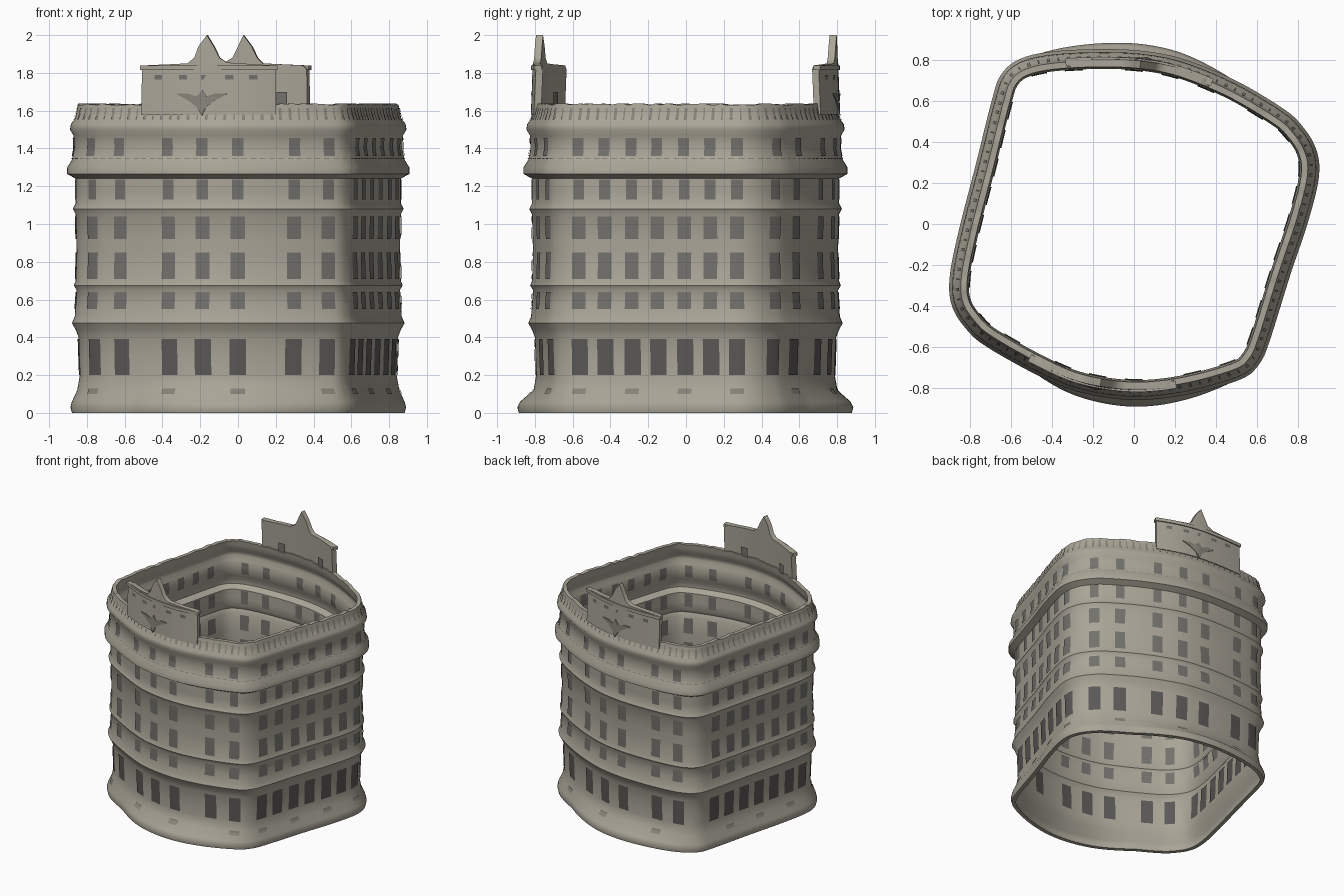
import bpy, math, random
from mathutils import Vector

if "Cube" in bpy.data.objects:
    bpy.data.objects.remove(bpy.data.objects["Cube"])

random.seed(4)

# Plan of the wall, counter-clockwise from the right side
PLAN = [(.86, .24), (.845, .36), (.78, .46), (.70, .53), (.48, .66), (.24, .76), (.05, .80),
        (-.15, .81), (-.38, .80), (-.53, .77), (-.61, .71), (-.65, .60), (-.73, .28), (-.81, -.03),
        (-.855, -.25), (-.85, -.38), (-.79, -.48), (-.70, -.56), (-.45, -.70), (-.25, -.78),
        (0, -.815), (.25, -.79), (.50, -.72), (.575, -.66), (.62, -.56), (.72, -.24), (.81, .03)]
# Wall section: height, outward offset (plinth, string courses, cornices, parapet)
PROFILE = [(0, .02), (.03, .028), (.06, .02), (.12, -.008), (.2, -.022), (.4, -.015), (.44, .0),
           (.475, .02), (.51, .005), (.58, 0), (.65, -.005), (.675, .01), (.70, 0), (.85, -.005),
           (1.05, 0), (1.08, .015), (1.11, 0), (1.24, 0), (1.265, .045), (1.30, .045),
           (1.34, .02), (1.4, .008), (1.47, .012), (1.5, .03), (1.53, .025), (1.56, .002),
           (1.635, -.012), (2.1, -.012)]
N = 720
THICK = .03


def lerp_table(table, t):
    for (a, va), (b, vb) in zip(table, table[1:]):
        if t <= b:
            return va + (vb - va) * max(0, t - a) / (b - a)
    return table[-1][1]


def smooth_loop(pts, n):
    """Catmull-Rom loop resampled to n even steps."""
    p, dense = [Vector(q) for q in pts], []
    for i in range(len(p)):
        a, b, c, d = (p[(i + k) % len(p)] for k in (-1, 0, 1, 2))
        for s in range(40):
            t = s / 40
            dense.append(.5 * (2*b + (c-a)*t + (2*a-5*b+4*c-d)*t*t + (3*b-a-3*c+d)*t**3))
    dense.append(dense[0])
    run = [0]
    for a, b in zip(dense, dense[1:]):
        run.append(run[-1] + (b - a).length)
    out, j = [], 0
    for i in range(n):
        s = run[-1] * i / n
        while run[j + 1] < s:
            j += 1
        out.append(dense[j].lerp(dense[j + 1], (s - run[j]) / (run[j + 1] - run[j])))
    return out, run[-1]


CURVE, LENGTH = smooth_loop(PLAN, N)
NORMAL = []
for i in range(N):
    t = (CURVE[(i + 4) % N] - CURVE[i - 4]).normalized()
    NORMAL.append(Vector((t.y, -t.x)))


def surf(i, z, off=0):
    """Point on the wall at plan step i and height z."""
    i = int(round(i)) % N
    c = CURVE[i]
    flare = .05 * max(0, 1 - (c.x / .55) ** 2) * max(0, min(1, (.12 - z) / .07))
    q = c + NORMAL[i] * (lerp_table(PROFILE, z) + flare + off)
    return (q.x, q.y, z)


def material(name, rgb):
    m = bpy.data.materials.new(name)
    m.diffuse_color = (*rgb, 1)
    m.use_nodes = True
    m.node_tree.nodes["Principled BSDF"].inputs["Base Color"].default_value = m.diffuse_color
    return m


STONE = material("stone", (.40, .375, .31))
SHADE = material("shaded_stone", (.24, .225, .19))
GLASS = material("window_dark", (.105, .10, .095))
GLASS2 = material("window_pale", (.17, .165, .15))


def make(name, verts, faces, mat, smooth=True):
    me = bpy.data.meshes.new(name)
    me.from_pydata(verts, [], faces)
    me.materials.append(mat)
    ob = bpy.data.objects.new(name, me)
    bpy.context.collection.objects.link(ob)
    if smooth:
        bpy.ops.object.select_all(action='DESELECT')
        ob.select_set(True)
        bpy.context.view_layer.objects.active = ob
        bpy.ops.object.shade_smooth_by_angle(angle=math.radians(45))
    return ob


def step(side, t):
    """Plan step on a named side at x (front/back) or y (left/right)."""
    axis, sign = {"front": (1, -1), "back": (1, 1), "left": (0, -1), "right": (0, 1)}[side]
    ok = [i for i in range(N) if CURVE[i][axis] * sign > .4]
    return min(ok, key=lambda i: abs(CURVE[i][1 - axis] - t))


def patch(data, mid, z0, z1, width, off, nu=4, nz=5):
    """Curved panel lying on the wall, added to data = (verts, faces)."""
    v, f = data
    b, half = len(v), width / LENGTH * N / 2
    for r in range(nz + 1):
        for c in range(nu + 1):
            v.append(surf(mid + half * (2 * c / nu - 1), z0 + (z1 - z0) * r / nz, off))
    for r in range(nz):
        for c in range(nu):
            k = b + r * (nu + 1) + c
            q = (k, k + 1, k + nu + 2, k + nu + 1)
            f.append(q if off > 0 else q[::-1])


def strip(name, side, cols, out, back, mat):
    """Upright slab following the wall; cols = (x, bottom, top)."""
    if side == "back":
        cols = [(-x - .13, b, t) for x, b, t in cols]
    v, f = [], []
    fine = []
    for (x0, b0, t0), (x1, b1, t1) in zip(cols, cols[1:]):
        n = max(1, int(abs(x1 - x0) / .03))
        fine += [(x0+(x1-x0)*k/n, b0+(b1-b0)*k/n, t0+(t1-t0)*k/n) for k in range(n)]
    fine.append(cols[-1])
    for x, b, t in fine:
        i = step(side, x)
        v += [surf(i, b, out), surf(i, t, out), surf(i, t, back), surf(i, b, back)]
    for k in range(len(fine) - 1):
        for e in range(4):
            f.append((4*k + e, 4*k + (e+1) % 4, 4*k + 4 + (e+1) % 4, 4*k + 4 + e)[::-1])
    f += [(0, 1, 2, 3), tuple(4 * (len(fine) - 1) + e for e in (3, 2, 1, 0))]
    make(name, v, f, mat)


# Hollow wall shell: outer section up, inner section down
zs = sorted({z for z, _ in PROFILE if z < 1.7} | {.3, .92, 1.17, 1.6})
section = [(z, 0) for z in zs] + [(z, -THICK) for z in reversed(zs)]
M = N // 4
rim = [random.uniform(-.006, .004) for _ in range(M)]
v = [surf(4 * i, z, o)[:2] + (z + (rim[i] if z > 1.62 else 0),) for z, o in section for i in range(M)]
S = len(section)
f = [(r*M + i, r*M + (i+1) % M, (r+1) % S*M + (i+1) % M, (r+1) % S*M + i)
     for r in range(S) for i in range(M)]
make("wall_shell", v, f, STONE)

# Windows on all four sides, seen outside and inside
front = [-.77, -.62, -.37, -.19, 0, .30, .48]
side = [-.57, -.43, -.29, -.15, -.01, .13, .27]
columns = ([step("front", x) for x in front] + [step("back", -x) for x in front] +
           [step("right", y) for y in side] + [step("left", -y) for y in side])
rows = [(.20, .39, .092, GLASS), (.55, .64, .075, GLASS2), (.71, .85, .075, GLASS2),
        (.92, 1.04, .072, GLASS2), (1.13, 1.235, .06, GLASS2), (1.36, 1.455, .062, GLASS2)]
for n, (z0, z1, w, mat) in enumerate(rows):
    data = ([], [])
    for c in columns:
        patch(data, c, z0, z1, w, .005)
        patch(data, c, z0, z1, w, -THICK - .005)
    make(f"windows_floor_{n}", *data, mat)

# Cellar vents on the plinth
data = ([], [])
for c in columns[::2]:
    patch(data, c, .10, .13, .07, .005)
make("cellar_vents", *data, SHADE)

# Fine ribs on the parapet and under the main cornice
data = ([], [])
for k in range(110):
    patch(data, k * N / 110, 1.55, 1.615, .012, .004, 1, 2)
    patch(data, k * N / 110, 1.345, 1.35, .03, .004, 2, 1)
make("parapet_ribs", *data, SHADE)

# Raised gables front and back with a pointed crest, ledge, relief and windows
crest = [(-.51, 1.58, 1.82), (-.49, 1.58, 1.84), (-.27, 1.58, 1.85), (-.235, 1.58, 1.88),
         (-.21, 1.58, 1.94), (-.165, 1.58, 2.0), (-.13, 1.58, 1.94), (-.10, 1.58, 1.88),
         (-.06, 1.58, 1.855), (.18, 1.58, 1.84), (.20, 1.58, 1.82)]
relief = [(-.32, 1.685, 1.69), (-.26, 1.655, 1.69), (-.215, 1.62, 1.675), (-.19, 1.575, 1.71),
          (-.165, 1.62, 1.675), (-.12, 1.655, 1.69), (-.06, 1.685, 1.69)]
for s in ("front", "back"):
    strip(f"{s}_gable", s, crest, .008, -THICK, STONE)
    strip(f"{s}_gable_ledge", s, [(-.515, 1.815, 1.84), (.205, 1.815, 1.84)], .018, -.02, STONE)
    strip(f"{s}_gable_relief", s, relief, .02, .0, SHADE)
    data = ([], [])
    for x in (-.38, .02):
        i = step(s, x if s == "front" else -x - .13)
        patch(data, i, 1.62, 1.70, .06, .013)
        patch(data, i, 1.62, 1.70, .06, -THICK - .005)
    for x in (-.42, -.29, -.17, -.05, .08):
        patch(data, step(s, x if s == "front" else -x - .13), 1.765, 1.79, .05, .013)
    make(f"{s}_gable_windows", *data, GLASS2)
